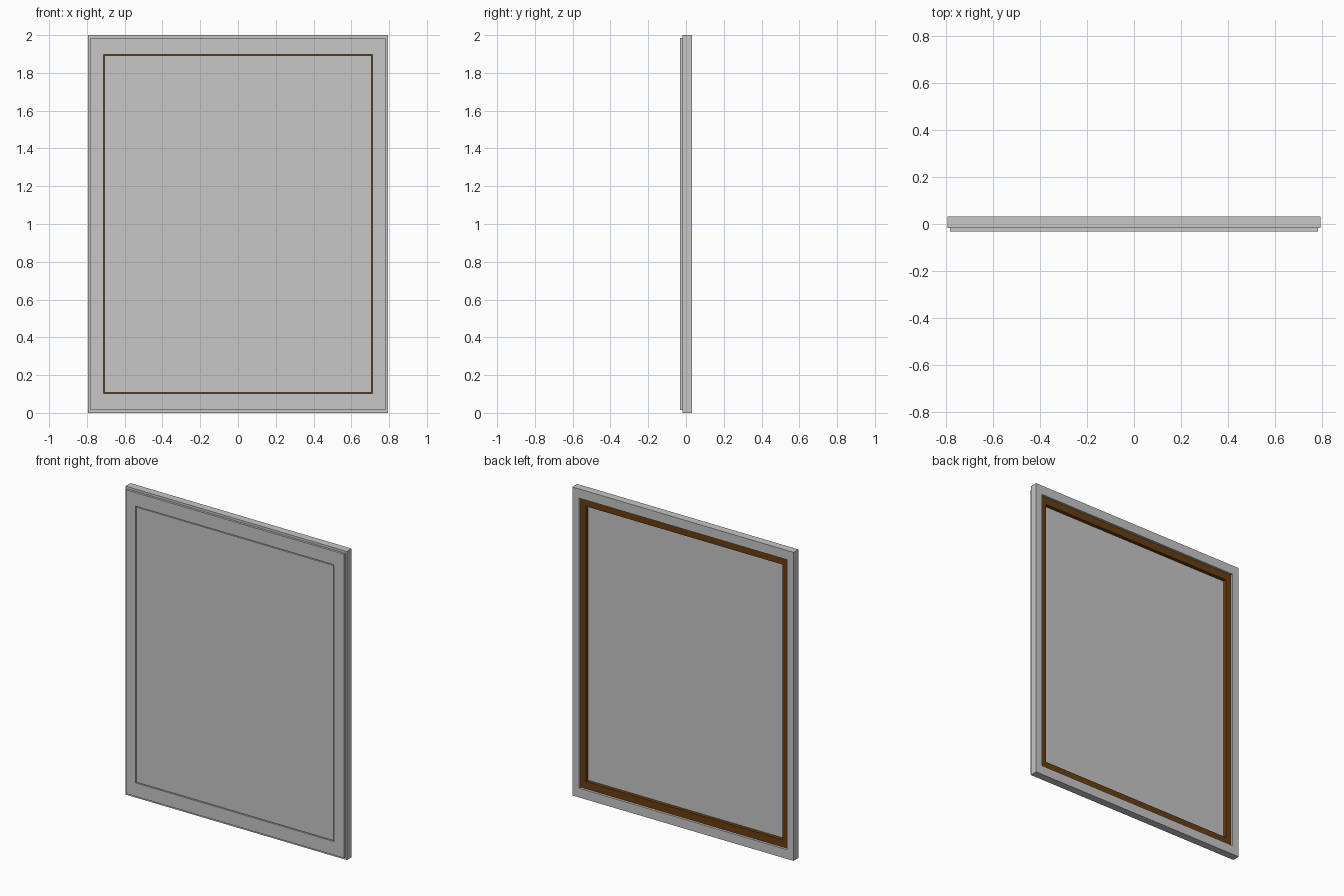
import bpy, bmesh

if "Cube" in bpy.data.objects:
    bpy.data.objects.remove(bpy.data.objects["Cube"])


def material(name, rgb):
    m = bpy.data.materials.new(name)
    m.diffuse_color = (*rgb, 1)
    m.use_nodes = True
    m.node_tree.nodes["Principled BSDF"].inputs["Base Color"].default_value = m.diffuse_color
    return m


grey = material("light grey", (0.57, 0.57, 0.57))
brown = material("dark brown", (0.14, 0.048, 0.005))


def finish(name, bm, mat):
    bmesh.ops.recalc_face_normals(bm, faces=bm.faces)
    me = bpy.data.meshes.new(name)
    bm.to_mesh(me)
    bm.free()
    me.materials.append(mat)
    ob = bpy.data.objects.new(name, me)
    bpy.context.collection.objects.link(ob)
    return ob


def loop(bm, hx, hz, y):
    """Rectangle of vertices centred on x = 0, z = 1."""
    return [bm.verts.new((sx * hx, y, 1 + sz * hz))
            for sx, sz in ((-1, -1), (1, -1), (1, 1), (-1, 1))]


def ring(name, outer, inner, y0, y1, mat):
    """Rectangular frame from half sizes (x, z) and a depth range."""
    bm = bmesh.new()
    loops = [loop(bm, *outer, y0), loop(bm, *outer, y1),
             loop(bm, *inner, y1), loop(bm, *inner, y0)]
    for k in range(4):
        a, b = loops[k], loops[(k + 1) % 4]
        for i in range(4):
            j = (i + 1) % 4
            bm.faces.new((a[i], a[j], b[j], b[i]))
    return finish(name, bm, mat)


def slab(name, half, y0, y1, mat):
    bm = bmesh.new()
    a, b = loop(bm, *half, y0), loop(bm, *half, y1)
    bm.faces.new(a)
    bm.faces.new(b)
    for i in range(4):
        j = (i + 1) % 4
        bm.faces.new((a[i], a[j], b[j], b[i]))
    return finish(name, bm, mat)


# main outer frame
ring("outer_frame", (0.793, 1.0), (0.746, 0.94), -0.018, 0.032, grey)
# thin trim on the front, a little smaller than the frame
ring("front_trim", (0.782, 0.985), (0.711, 0.897), -0.032, -0.018, grey)
# brown inner frame, stepped back from the rear face
ring("inner_frame", (0.745, 0.939), (0.706, 0.892), -0.0179, 0.018, brown)
# flat panel filling the opening, flush with the trim
slab("panel", (0.7055, 0.8915), -0.0315, -0.004, grey)
